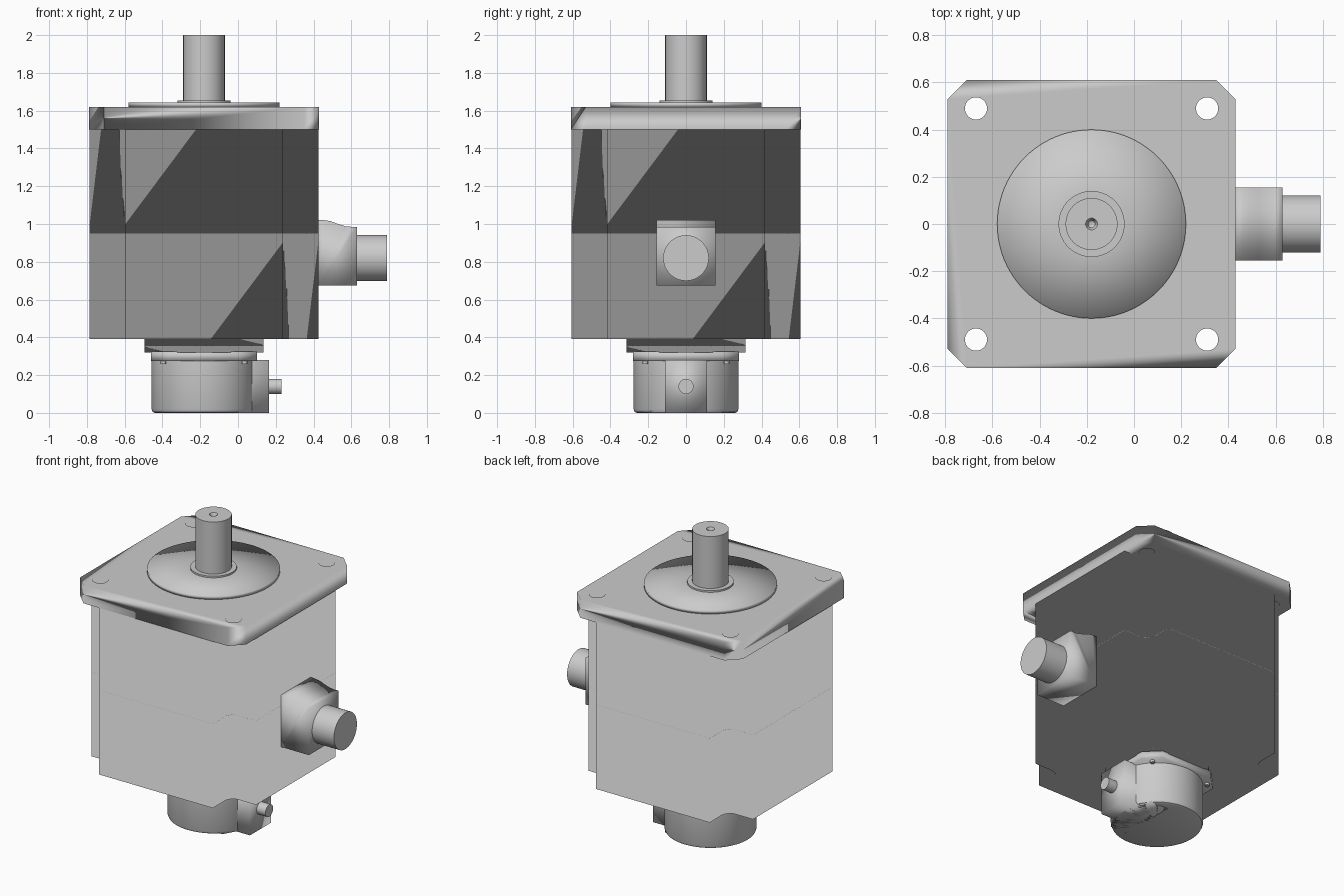
import bpy, bmesh, math
from mathutils import Vector

if "Cube" in bpy.data.objects:
    bpy.data.objects.remove(bpy.data.objects["Cube"])

CX = -0.18  # motor axis


def activate(ob):
    bpy.ops.object.select_all(action='DESELECT')
    ob.select_set(True)
    bpy.context.view_layer.objects.active = ob


def finish(name, bm, soft):
    """Make the object; soft parts are smoothed across all their edges."""
    bmesh.ops.recalc_face_normals(bm, faces=bm.faces)
    me = bpy.data.meshes.new(name)
    bm.to_mesh(me)
    bm.free()
    ob = bpy.data.objects.new(name, me)
    bpy.context.collection.objects.link(ob)
    activate(ob)
    if soft:
        bpy.ops.object.shade_smooth()
    else:
        bpy.ops.object.shade_smooth_by_angle(angle=math.radians(30))
    return ob


def prism(name, pts, vec, soft=True):
    """Extrude a closed outline of 3D points along vec."""
    bm = bmesh.new()
    f = bm.faces.new([bm.verts.new(p) for p in pts])
    r = bmesh.ops.extrude_face_region(bm, geom=[f])
    vs = [g for g in r['geom'] if isinstance(g, bmesh.types.BMVert)]
    bmesh.ops.translate(bm, verts=vs, vec=Vector(vec))
    return finish(name, bm, soft)


def lathe(name, profile, origin, axis='Z', n=64, soft=False):
    """Spin (radius, height) points about an axis through origin."""
    bm = bmesh.new()
    rings = []
    for r, h in profile:
        ring = []
        for i in range(n if r else 1):
            a = 2 * math.pi * i / n
            u, v = r * math.cos(a), r * math.sin(a)
            p = (u, v, h) if axis == 'Z' else (h, u, v)
            ring.append(bm.verts.new(Vector(p) + Vector(origin)))
        rings.append(ring)
    for a, b in zip(rings, rings[1:]):
        for i in range(n):
            j = (i + 1) % n
            q = [a[i % len(a)], a[j % len(a)], b[j % len(b)], b[i % len(b)]]
            bm.faces.new(list(dict.fromkeys(q)))
    return finish(name, bm, soft)


def corners(quarter, z):
    """Repeat a quarter outline around the motor axis."""
    out = []
    for k in range(4):
        c, s = round(math.cos(k * math.pi / 2)), round(math.sin(k * math.pi / 2))
        out += [(CX + c * x - s * y, s * x + c * y, z) for x, y in quarter]
    return out


def weight_normals(ob):
    """Let the large end faces lead the smooth shading."""
    activate(ob)
    bpy.ops.object.shade_smooth()
    m = ob.modifiers.new("weighted", 'WEIGHTED_NORMAL')
    m.mode, m.weight, m.keep_sharp = 'FACE_AREA', 100, False
    bpy.ops.object.modifier_apply(modifier=m.name)


# Main housing with filleted corner notches
H, N, R = 0.605, 0.418, 0.06
fillet = [(N + R - R * math.sin(t), N + R - R * math.cos(t))
          for t in [math.pi / 2 * i / 6 for i in range(7)]]
housing = prism("motor_housing", corners([(H, N)] + fillet + [(N, H)], 0.39), (0, 0, 1.12))
weight_normals(housing)

# Mounting flange with four bolt holes
F, C = 0.61, 0.08
flange = prism("mounting_flange", corners([(F, F - C), (F - C, F)], 1.50), (0, 0, 0.12))
for sx in (-1, 1):
    for sy in (-1, 1):
        cut = lathe("hole_cutter", [(0, 1.4), (0.047, 1.4), (0.047, 1.7), (0, 1.7)],
                    (CX + sx * 0.49, sy * 0.49, 0), n=32)
        cut.hide_render = True
        activate(flange)
        m = flange.modifiers.new("hole", 'BOOLEAN')
        m.object, m.operation, m.solver = cut, 'DIFFERENCE', 'EXACT'
        bpy.ops.object.modifier_apply(modifier=m.name)
        bpy.data.objects.remove(cut)
weight_normals(flange)

# Pilot disc, shaft collar and shaft with centre hole
lathe("pilot_disc", [(0.10, 1.62), (0.40, 1.62), (0.40, 1.643), (0.10, 1.643)],
      (CX, 0, 0), n=96, soft=True)
lathe("shaft_collar", [(0, 1.63), (0.14, 1.63), (0.14, 1.654), (0, 1.654)], (CX, 0, 0))
lathe("output_shaft", [(0, 1.64), (0.11, 1.64), (0.11, 2.0), (0.025, 2.0),
                       (0.014, 1.98), (0.014, 1.92), (0, 1.91)], (CX, 0, 0))

# Rear cover, encoder plate and encoder cap
cover = prism("rear_cover", [(CX + 0.315 * math.cos(a), 0.315 * math.sin(a), 0.32)
                             for a in [math.pi * i / 32 for i in range(64)]], (0, 0, 0.07))
weight_normals(cover)
prism("encoder_plate", corners([(0.28, 0.19), (0.19, 0.28)], 0.275), (0, 0, 0.05))
lathe("encoder_cap", [(0, 0.285), (0.278, 0.285), (0.278, 0.02), (0.272, 0.006),
                      (0.26, 0), (0, 0)], (CX, 0, 0))

# Encoder cable outlet with flared sides, and its cable stub
prism("encoder_outlet", [(-0.10, -0.20, 0), (0.02, -0.19, 0), (0.065, -0.11, 0), (0.165, -0.11, 0),
                         (0.165, 0.11, 0), (0.065, 0.11, 0), (0.02, 0.19, 0), (-0.10, 0.20, 0)],
      (0, 0, 0.28))
lathe("encoder_cable_stub", [(0, 0.15), (0.04, 0.15), (0.04, 0.23), (0, 0.23)],
      (0, 0, 0.14), 'X', 24)

# Small screws at the plate corners
for sx in (-1, 1):
    for sy in (-1, 1):
        lathe("plate_screw", [(0, 0.26), (0.014, 0.26), (0.014, 0.325), (0, 0.325)],
              (CX + sx * 0.215, sy * 0.215, 0), n=16)

# Power connector: curved-top box and round plug
top = [(0.46, 1.02), (0.49, 1.015), (0.53, 1.0), (0.57, 0.988), (0.60, 0.985), (0.63, 0.985)]
prism("power_connector_box",
      [(x, -0.155, z) for x, z in [(0.63, 0.675), (0.42, 0.675), (0.42, 1.02)] + top],
      (0, 0.31, 0))
lathe("power_plug", [(0, 0.62), (0.121, 0.62), (0.121, 0.79), (0, 0.79)],
      (0, 0, 0.82), 'X', 48)
